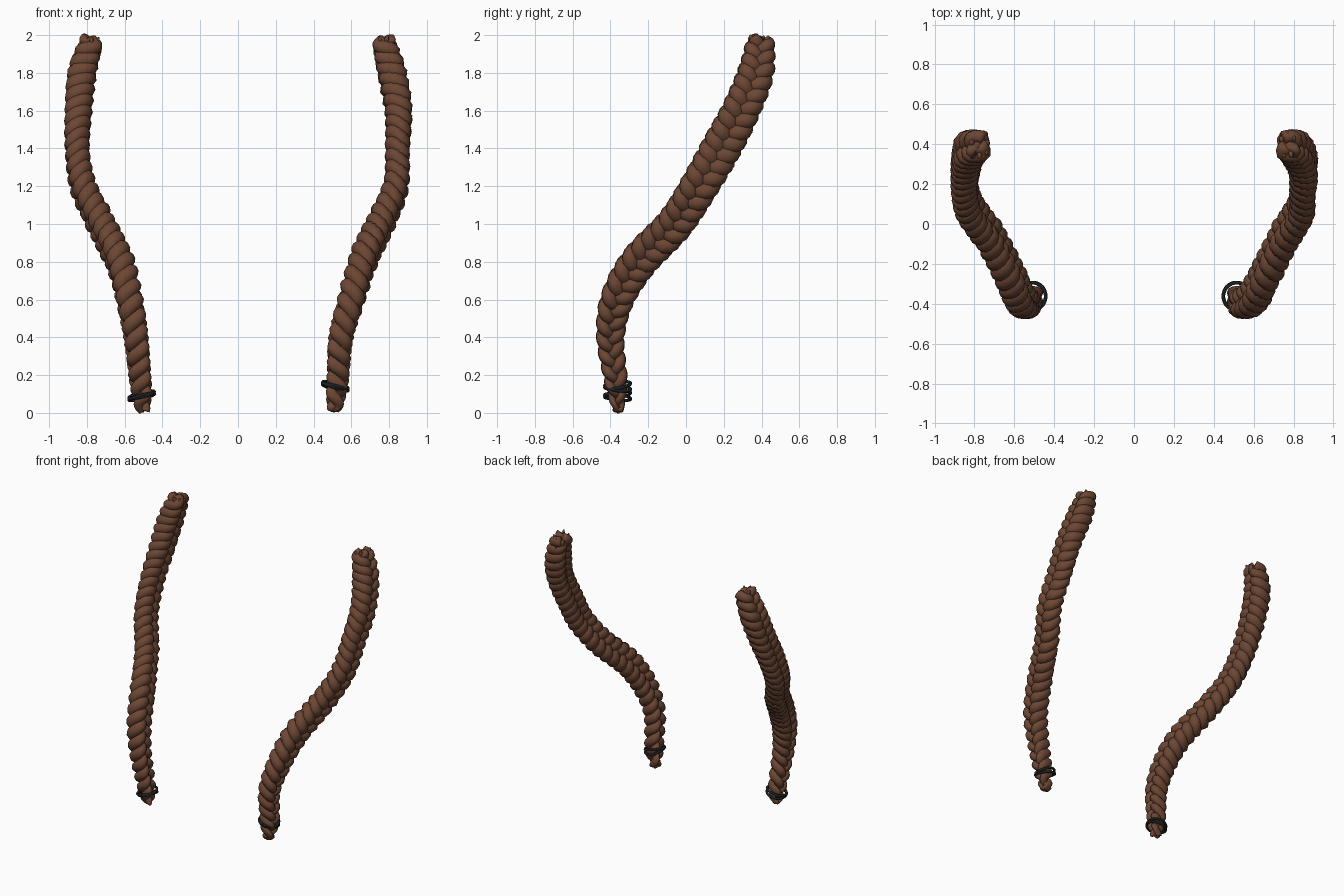
import bpy, bmesh, math, random
from mathutils import Vector, Matrix

if "Cube" in bpy.data.objects:
    bpy.data.objects.remove(bpy.data.objects["Cube"])

random.seed(4)


def material(name, rgb):
    m = bpy.data.materials.new(name)
    m.diffuse_color = (*rgb, 1)
    m.use_nodes = True
    m.node_tree.nodes["Principled BSDF"].inputs["Base Color"].default_value = m.diffuse_color
    return m


BROWN = material("brown_hair", (0.15, 0.062, 0.034))
BLACK = material("black_elastic", (0.012, 0.014, 0.016))

# Path stations: left x, right x, y, z, half width, half thickness
STATIONS = [
    (-0.505, 0.51, -0.36, 0.01, 0.030, 0.040),
    (-0.51, 0.52, -0.365, 0.10, 0.052, 0.056),
    (-0.52, 0.53, -0.375, 0.20, 0.066, 0.063),
    (-0.54, 0.545, -0.40, 0.40, 0.077, 0.070),
    (-0.575, 0.60, -0.365, 0.60, 0.092, 0.076),
    (-0.625, 0.66, -0.25, 0.80, 0.102, 0.078),
    (-0.725, 0.755, -0.06, 1.00, 0.102, 0.076),
    (-0.82, 0.835, 0.07, 1.20, 0.105, 0.072),
    (-0.85, 0.845, 0.185, 1.40, 0.110, 0.070),
    (-0.845, 0.85, 0.29, 1.60, 0.105, 0.078),
    (-0.825, 0.815, 0.37, 1.80, 0.100, 0.082),
    (-0.775, 0.77, 0.395, 1.97, 0.078, 0.066),
]


def smooth_path(points, steps=20):
    """Catmull-Rom interpolation through the stations."""
    p = [2 * points[0] - points[1]] + points + [2 * points[-1] - points[-2]]
    out = []
    for i in range(1, len(p) - 2):
        a, b, c, d = p[i - 1:i + 3]
        for k in range(steps):
            t = k / steps
            out.append(0.5 * (2 * b + (c - a) * t + (2 * a - 5 * b + 4 * c - d) * t * t
                              + (3 * b - a - 3 * c + d) * t ** 3))
    return out + [points[-1]]


def finish(bm, name, mat):
    bmesh.ops.recalc_face_normals(bm, faces=bm.faces)
    me = bpy.data.meshes.new(name)
    bm.to_mesh(me)
    bm.free()
    me.materials.append(mat)
    for f in me.polygons:
        f.use_smooth = True
    ob = bpy.data.objects.new(name, me)
    bpy.context.collection.objects.link(ob)
    return ob


def sweep(bm, centres, normals, sizes, sides=12):
    """Oval tube along centres, flattened along the given normals."""
    rings = []
    for i, c in enumerate(centres):
        t = (centres[min(i + 1, len(centres) - 1)] - centres[max(i - 1, 0)]).normalized()
        a = t.cross(normals[i]).normalized()
        b = a.cross(t)
        rings.append([bm.verts.new(c + a * sizes[i][0] * math.cos(q) + b * sizes[i][1] * math.sin(q))
                      for q in (2 * math.pi * j / sides for j in range(sides))])
    for r0, r1 in zip(rings, rings[1:]):
        for j in range(sides):
            bm.faces.new((r0[j], r0[j - 1], r1[j - 1], r1[j]))
    bm.faces.new(rings[0])
    bm.faces.new(rings[-1])


def braid(label, side, lift):
    col = 0 if side < 0 else 1
    path = smooth_path([Vector((s[col], s[2], s[3])) for s in STATIONS])
    path[0].z += lift
    size = smooth_path([Vector((s[4], s[5], 0)) for s in STATIONS])
    n = len(path)
    # Local frames and braid phase, tighter towards the top
    frames, phase, ph = [], [], 0
    for i in range(n):
        t = (path[min(i + 1, n - 1)] - path[max(i - 1, 0)]).normalized()
        u = t.cross(Vector((side, 0, 0))).normalized()
        frames.append((u, u.cross(t).normalized()))
        if i:
            ph += 2 * math.pi * (path[i] - path[i - 1]).length / (0.26 - 0.07 * i / n)
        phase.append(ph)
    # Three interlaced strands
    for k in range(3):
        centres, normals, sizes = [], [], []
        for i in range(n):
            u, v = frames[i]
            w, h = size[i].x, size[i].y
            a = phase[i] + k * 2 * math.pi / 3
            centres.append(path[i] + u * w * 0.57 * math.sin(a) + v * h * 0.42 * math.sin(2 * a))
            normals.append(v)
            sizes.append((w * 0.43, h * 0.56))
        bm = bmesh.new()
        sweep(bm, centres, normals, sizes)
        finish(bm, f"{label}_braid_strand_{k + 1}", BROWN)
    # Loose hair ends at the top
    bm = bmesh.new()
    u, v = frames[-1]
    for k in range(7):
        q = 2 * math.pi * k / 7
        base = path[-1] + u * 0.05 * math.cos(q) + v * 0.04 * math.sin(q)
        tip = base + (base - path[-1]) * 0.3 + Vector((0, 0, random.uniform(0.005, 0.025)))
        low = base - Vector((0, 0, 0.05))
        sweep(bm, [low, base, tip], [v] * 3, [(0.022, 0.016), (0.018, 0.012), (0.005, 0.004)], 8)
    finish(bm, f"{label}_loose_ends", BROWN)


def hair_tie(label, centre, tilt):
    # Two crossed elastic loops
    for k, (rx, dz) in enumerate(((0.16, 0.006), (-0.14, -0.006))):
        bpy.ops.mesh.primitive_torus_add(major_radius=0.069, minor_radius=0.009,
                                         major_segments=32, minor_segments=8,
                                         location=Vector(centre) + Vector((0, 0, dz)),
                                         rotation=(rx, tilt, 0))
        ob = bpy.context.object
        ob.name = f"{label}_hair_tie_{k + 1}"
        ob.data.materials.append(BLACK)
        bpy.ops.object.shade_smooth()


braid("left", -1, 0.0)
braid("right", 1, 0.05)
hair_tie("left", (-0.51, -0.362, 0.09), -0.24)
hair_tie("right", (0.515, -0.362, 0.14), 0.24)
